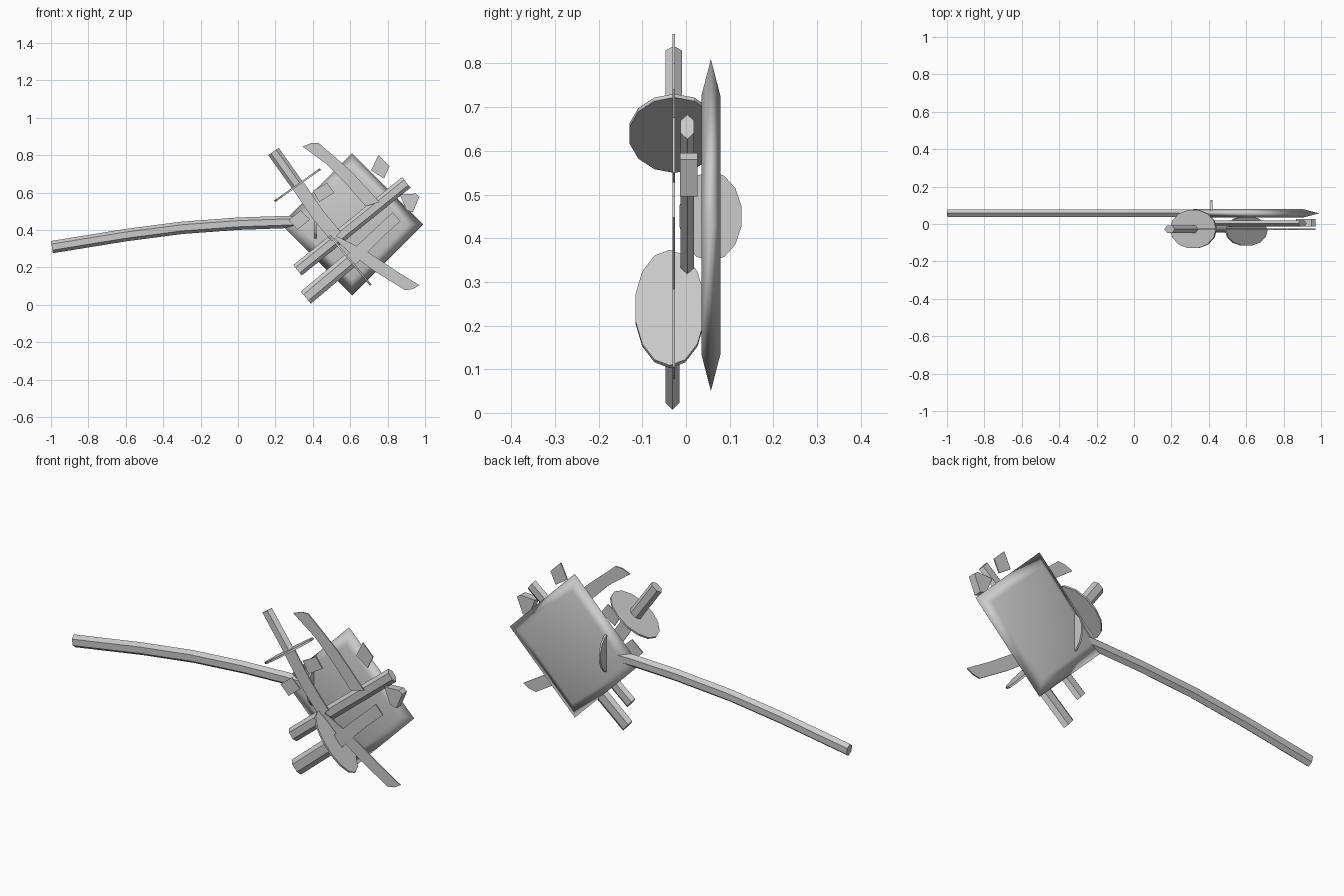
import bpy, bmesh, math
from mathutils import Vector

if "Cube" in bpy.data.objects:
    bpy.data.objects.remove(bpy.data.objects["Cube"])


def finish(name, verts, faces, smooth=False):
    mesh = bpy.data.meshes.new(name)
    bm = bmesh.new()
    vs = [bm.verts.new(v) for v in verts]
    for f in faces:
        bm.faces.new([vs[i] for i in f])
    bmesh.ops.recalc_face_normals(bm, faces=bm.faces)
    bm.to_mesh(mesh)
    bm.free()
    for p in mesh.polygons:
        p.use_smooth = smooth
    ob = bpy.data.objects.new(name, mesh)
    bpy.context.collection.objects.link(ob)
    return ob


def loft(name, rings, smooth=False):
    """Closed skin through rings of equal point count."""
    n = len(rings[0])
    verts = [p for r in rings for p in r]
    faces = [(k * n + i, k * n + (i + 1) % n, (k + 1) * n + (i + 1) % n, (k + 1) * n + i)
             for k in range(len(rings) - 1) for i in range(n)]
    faces += [tuple(range(n)), tuple(range(len(verts) - n, len(verts)))]
    return finish(name, verts, faces, smooth)


def bar(name, path, y, width, depth, sides=6, phase=0.0):
    """Bar along an x-z path; width lies in the x-z plane, depth along y."""
    pts = [Vector((p[0], y, p[1])) for p in path]
    rings = []
    for i, p in enumerate(pts):
        t = (pts[min(i + 1, len(pts) - 1)] - pts[max(i - 1, 0)]).normalized()
        s = Vector((-t.z, 0, t.x))
        ring = []
        for k in range(sides):
            a = 2 * math.pi * k / sides + phase
            ring.append(p + s * (width * math.cos(a)) + Vector((0, depth * math.sin(a), 0)))
        rings.append(ring)
    return loft(name, rings)


def guard(name, centre, axis, radius, depth, thick=0.005):
    """Oval sword guard across an axis in the x-z plane."""
    t = Vector(axis).normalized() * thick
    return bar(name, [(centre[0] - t.x, centre[2] - t.y), (centre[0] + t.x, centre[2] + t.y)],
               centre[1], radius, depth, 14)


def sheet(name, outline, y, half=0.003):
    """Thin flat blade piece cut to an x-z outline."""
    return loft(name, [[Vector((x, y + s, z)) for x, z in outline] for s in (-half, half)])


# Bevelled diamond plate
def diamond(r, y):
    return [Vector((0.61 + r * math.cos(i * math.pi / 2), y, 0.43 + r * math.sin(i * math.pi / 2)))
            for i in range(4)]


loft("diamond_plate", [diamond(0.295, 0.035), diamond(0.38, 0.057), diamond(0.295, 0.079)], True)

# Long curved handle and its guard
bar("long_handle", [(-0.995, 0.309), (-0.6, 0.373), (-0.3, 0.412), (0, 0.434),
                    (0.25, 0.443), (0.42, 0.443)], 0.058, 0.033, 0.024)
guard("long_handle_guard", (0.415, 0.056, 0.45), (1, 0), 0.103, 0.073)

# Upper sword: grip, guard, blade stump
bar("upper_grip", [(0.19, 0.82), (0.318, 0.64)], -0.028, 0.034, 0.022)
guard("upper_guard", (0.318, -0.027, 0.64), (24, -34), 0.15, 0.105)
sheet("upper_blade", [(0.288, 0.625), (0.345, 0.665), (0.45, 0.51), (0.55, 0.39),
                      (0.50, 0.34), (0.40, 0.46)], -0.028)

# Lower sword: grip, guard, blade stump
bar("lower_grip", [(0.363, 0.039), (0.60, 0.238)], -0.031, 0.042, 0.018)
guard("lower_guard", (0.6, -0.037, 0.238), (265, 220), 0.172, 0.081)
sheet("lower_blade", [(0.578, 0.262), (0.63, 0.215), (0.69, 0.28), (0.775, 0.365),
                      (0.868, 0.447), (0.826, 0.495)], -0.028)

# Broken blade tips
sheet("upper_blade_tip", [(0.345, 0.847), (0.39, 0.865), (0.43, 0.867), (0.60, 0.72),
                          (0.757, 0.55), (0.682, 0.527), (0.58, 0.645), (0.47, 0.755)], -0.028)
sheet("lower_blade_tip", [(0.49, 0.38), (0.545, 0.36), (0.70, 0.28), (0.84, 0.185), (0.97, 0.105),
                          (0.935, 0.085), (0.895, 0.078), (0.73, 0.18), (0.60, 0.275)], -0.028)

# Straight staff across the plate
bar("cross_staff", [(0.318, 0.185), (0.90, 0.655)], 0.003, 0.036, 0.018)

# Loose shards
sheet("shard_top", [(0.75, 0.80), (0.81, 0.74), (0.78, 0.675), (0.712, 0.72)], -0.028)
sheet("shard_middle", [(0.40, 0.61), (0.477, 0.652), (0.515, 0.60), (0.435, 0.55)], -0.028)
sheet("shard_left", [(0.27, 0.452), (0.335, 0.505), (0.385, 0.457), (0.318, 0.403)], -0.028)
sheet("shard_right", [(0.865, 0.59), (0.95, 0.595), (0.97, 0.58), (0.935, 0.495), (0.90, 0.505)],
      0.006, 0.02)
